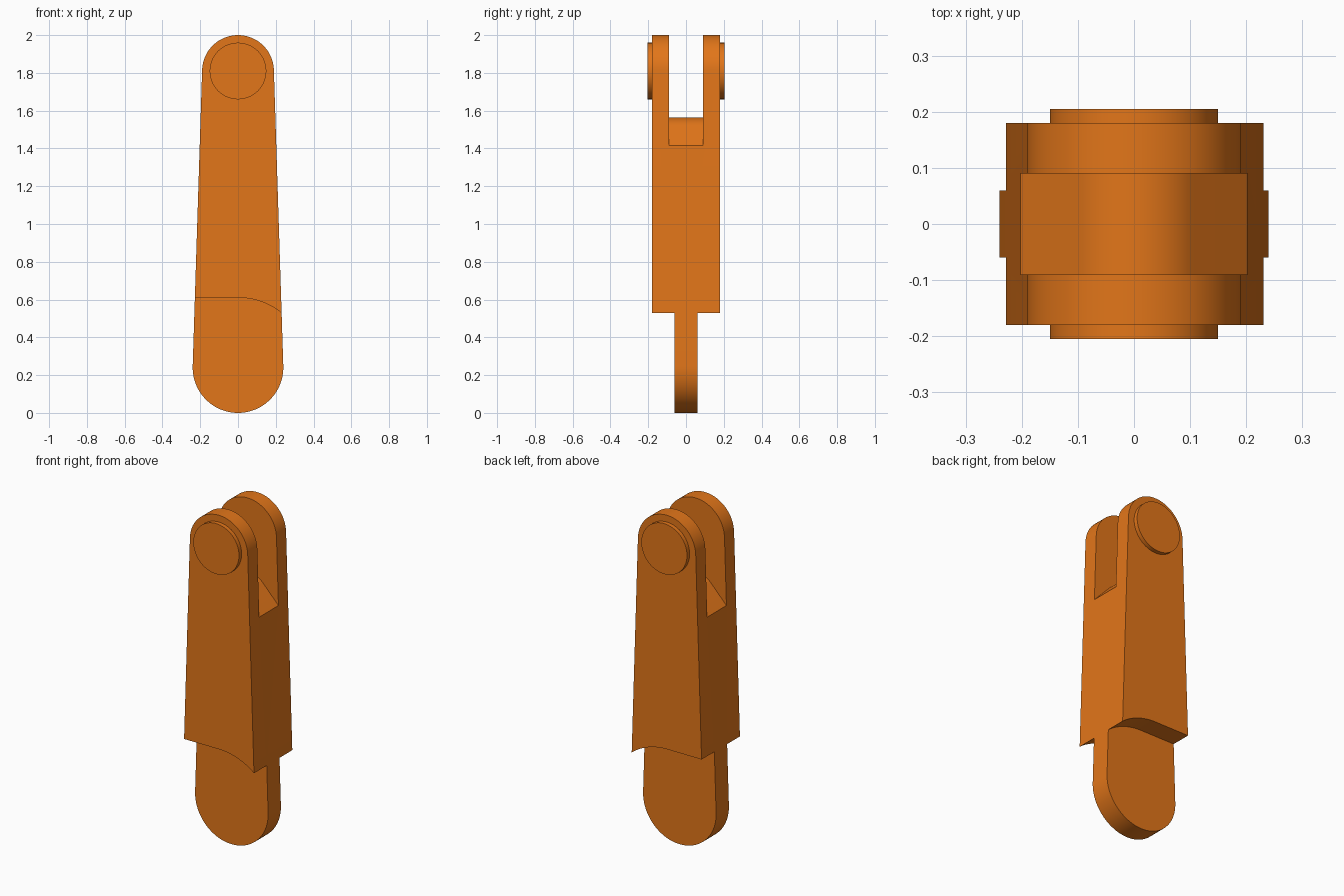
import bpy, bmesh, math

if "Cube" in bpy.data.objects:
    bpy.data.objects.remove(bpy.data.objects["Cube"])

orange = bpy.data.materials.new("orange")
orange.diffuse_color = (0.76, 0.18, 0.01, 1)
orange.use_nodes = True
orange.node_tree.nodes["Principled BSDF"].inputs["Base Color"].default_value = orange.diffuse_color


def arc(cx, cz, r, a0, a1, n):
    return [(cx + r * math.cos(a0 + (a1 - a0) * i / n),
             cz + r * math.sin(a0 + (a1 - a0) * i / n)) for i in range(n + 1)]


def prism(name, profile, y0, y1):
    """Extrude an x-z profile from y0 to y1."""
    bm = bmesh.new()
    face = bm.faces.new([bm.verts.new((x, y0, z)) for x, z in profile])
    ext = bmesh.ops.extrude_face_region(bm, geom=[face])
    verts = [g for g in ext["geom"] if isinstance(g, bmesh.types.BMVert)]
    bmesh.ops.translate(bm, vec=(0, y1 - y0, 0), verts=verts)
    bmesh.ops.recalc_face_normals(bm, faces=bm.faces)
    mesh = bpy.data.meshes.new(name)
    bm.to_mesh(mesh)
    bm.free()
    mesh.materials.append(orange)
    obj = bpy.data.objects.new(name, mesh)
    bpy.context.collection.objects.link(obj)
    return obj


def activate(obj):
    bpy.ops.object.select_all(action='DESELECT')
    obj.select_set(True)
    bpy.context.view_layer.objects.active = obj


def smooth(obj):
    activate(obj)
    bpy.ops.object.shade_smooth_by_angle(angle=math.radians(30))


def cut(obj, cutter):
    activate(obj)
    mod = obj.modifiers.new("cut", 'BOOLEAN')
    mod.operation = 'DIFFERENCE'
    mod.solver = 'EXACT'
    mod.object = cutter
    bpy.ops.object.modifier_apply(modifier=mod.name)
    bpy.data.objects.remove(cutter)


# Tapered link with two rounded ends
LOW, LOW_R, TOP, TOP_R = 0.24, 0.24, 1.81, 0.19
a = math.asin((LOW_R - TOP_R) / (TOP - LOW))
outline = (arc(0, TOP, TOP_R, a, math.pi - a, 48)
           + arc(0, LOW, LOW_R, math.pi - a, 2 * math.pi + a, 48))
link = prism("link_body", outline, -0.18, 0.18)

# Fork slot at the top, with a rounded ridge as its floor
t, r, peak = math.radians(46.5), 0.14, 1.565
ridge = arc(0, peak - r, r, math.pi / 2 + t, math.pi / 2 - t, 24)
ex, ez = ridge[-1]
drop = ez - (0.4 - ex) * math.tan(t)
slot = [(-0.4, 2.2), (-0.4, drop)] + ridge + [(0.4, drop), (0.4, 2.2)]
cut(link, prism("slot_cutter", slot, -0.09, 0.09))

# Both sides cut away at the bottom to leave the tongue
shoulder = ([(-0.4, -0.1), (-0.4, 0.61)]
            + arc(0, LOW, 0.37, math.pi / 2, math.pi / 6, 24) + [(0.4, 0.4), (0.4, -0.1)])
for side in (-1, 1):
    cut(link, prism("shoulder_cutter", shoulder, side * 0.06, side * 0.3))
smooth(link)

# Pin caps on the outside of the fork
for side, name in ((-1, "pin_cap_front"), (1, "pin_cap_back")):
    cap = prism(name, arc(0, TOP, 0.15, 0, 2 * math.pi, 64)[:-1], side * 0.178, side * 0.205)
    smooth(cap)
